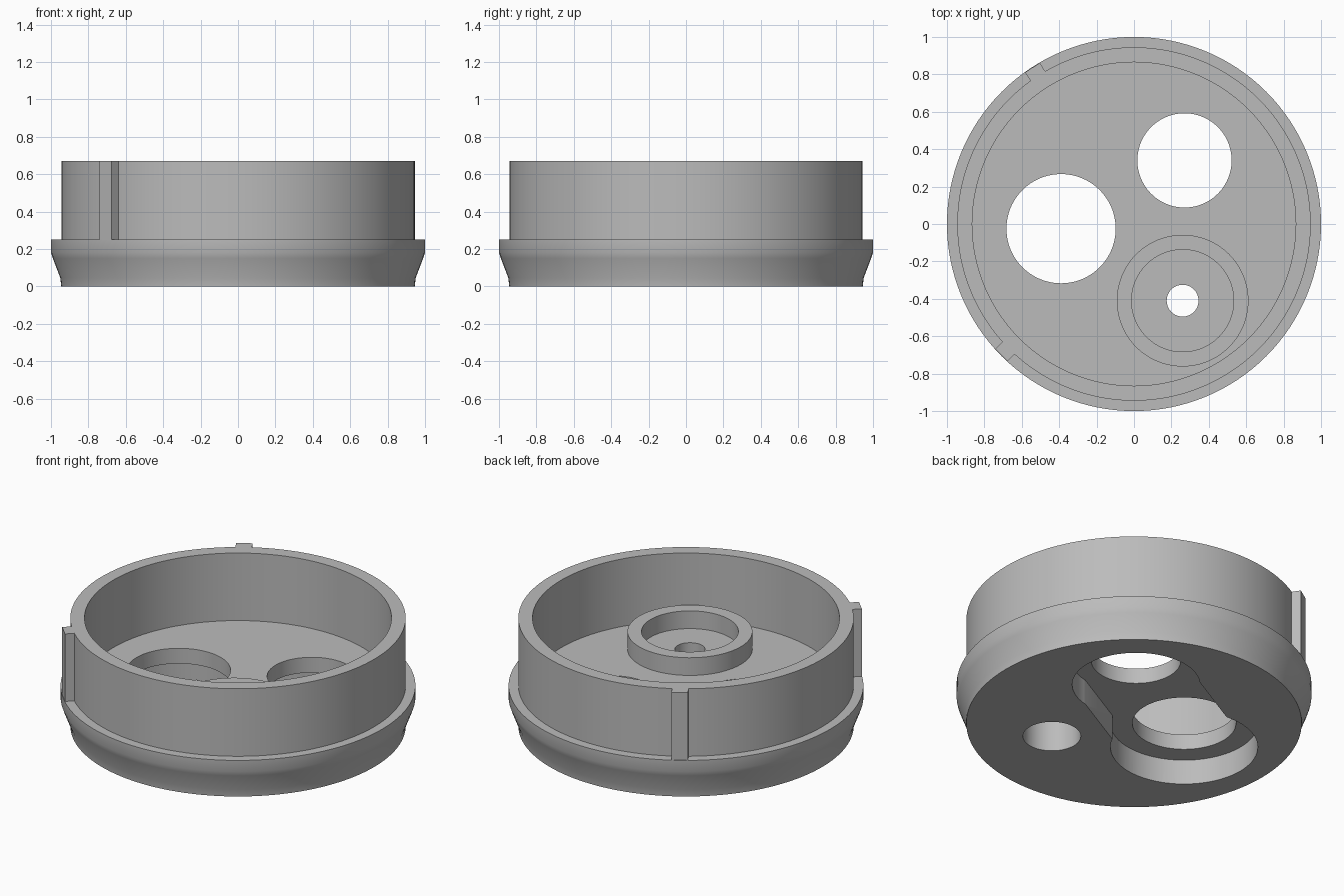
import bpy, bmesh, math
from mathutils import Matrix, Vector

cube = bpy.data.objects.get("Cube")
if cube:
    bpy.data.objects.remove(cube, do_unlink=True)

grey = bpy.data.materials.new("plain grey")
grey.use_nodes = True
grey.diffuse_color = (0.5, 0.5, 0.5, 1)
grey.node_tree.nodes["Principled BSDF"].inputs["Base Color"].default_value = (0.5, 0.5, 0.5, 1)

FLOOR, RECESS, RIM = 0.25, 0.155, 0.67
LARGE, MEDIUM, BOSS = Vector((-0.39, -0.025)), Vector((0.27, 0.34)), Vector((0.26, -0.41))


def finish(name, bm):
    bmesh.ops.recalc_face_normals(bm, faces=bm.faces)
    mesh = bpy.data.meshes.new(name)
    bm.to_mesh(mesh)
    bm.free()
    mesh.materials.append(grey)
    obj = bpy.data.objects.new(name, mesh)
    bpy.context.collection.objects.link(obj)
    return obj


def lathe(name, profile, centre=(0, 0), sides=128):
    """Spin an (r, z) profile round a vertical axis; its ends are closed on the axis or form a loop."""
    bm = bmesh.new()
    verts = [bm.verts.new((r, 0, z)) for r, z in profile]
    edges = [bm.edges.new((a, b)) for a, b in zip(verts, verts[1:])]
    if profile[0][0] > 0:
        edges.append(bm.edges.new((verts[-1], verts[0])))
    bmesh.ops.spin(bm, geom=verts + edges, cent=(0, 0, 0), axis=(0, 0, 1),
                   angle=math.tau, steps=sides, use_merge=True)
    bmesh.ops.remove_doubles(bm, verts=bm.verts, dist=1e-5)
    bmesh.ops.translate(bm, verts=bm.verts, vec=(*centre, 0))
    return finish(name, bm)


def cylinder(name, centre, radius, bottom, top):
    bm = bmesh.new()
    bmesh.ops.create_cone(bm, cap_ends=True, segments=96, radius1=radius, radius2=radius,
                          depth=top - bottom,
                          matrix=Matrix.Translation((*centre, (top + bottom) / 2)))
    return finish(name, bm)


def bar(name, start, end, width, bottom, top):
    bm = bmesh.new()
    along = end - start
    place = Matrix.Translation((*((start + end) / 2), (top + bottom) / 2))
    turn = Matrix.Rotation(math.atan2(along.y, along.x), 4, "Z")
    size = Matrix.Diagonal((along.length, width, top - bottom, 1))
    bmesh.ops.create_cube(bm, size=1, matrix=place @ turn @ size)
    return finish(name, bm)


def select(obj):
    bpy.ops.object.select_all(action="DESELECT")
    obj.select_set(True)
    bpy.context.view_layer.objects.active = obj


def cut(obj, cutter):
    select(obj)
    mod = obj.modifiers.new("cut", "BOOLEAN")
    mod.operation, mod.solver, mod.object = "DIFFERENCE", "EXACT", cutter
    bpy.ops.object.modifier_apply(modifier=mod.name)
    bpy.data.objects.remove(cutter, do_unlink=True)


def smooth(obj):
    select(obj)
    bpy.ops.object.shade_smooth_by_angle(angle=math.radians(30))


# Cup body with flared base, ledge and thin upper wall
body = lathe("cup_body", [(0, 0), (0.945, 0), (0.95, 0.045), (0.99, 0.15), (1, 0.18), (1, FLOOR),
                          (0.945, FLOOR), (0.945, RIM), (0.865, RIM), (0.865, FLOOR), (0, FLOOR)])

# Underside recess joining the two large openings
cut(body, cylinder("recess_large", LARGE, 0.415, -0.1, RECESS))
cut(body, cylinder("recess_medium", MEDIUM, 0.36, -0.1, RECESS))
cut(body, bar("recess_bridge", LARGE, MEDIUM, 0.69, -0.1, RECESS))

# Through holes and the wider bore below the boss
cut(body, cylinder("large_hole", LARGE, 0.292, -0.1, 0.4))
cut(body, cylinder("medium_hole", MEDIUM, 0.252, -0.1, 0.4))
cut(body, cylinder("small_hole", BOSS, 0.085, -0.1, 0.4))
cut(body, cylinder("lower_bore", BOSS, 0.163, -0.1, 0.19))
smooth(body)

# Raised ring around the small hole
smooth(lathe("boss_ring", [(0.273, FLOOR - 0.01), (0.352, FLOOR - 0.01),
                           (0.352, 0.36), (0.273, 0.36)], BOSS, 96))

# Two upright keys on the outer wall
for name, degrees in (("back_key", 123), ("front_key", 224.7)):
    a = math.radians(degrees)
    out = Vector((math.cos(a), math.sin(a)))
    smooth(bar(name, out * 0.93, out * 0.997, 0.093, FLOOR - 0.01, RIM))
